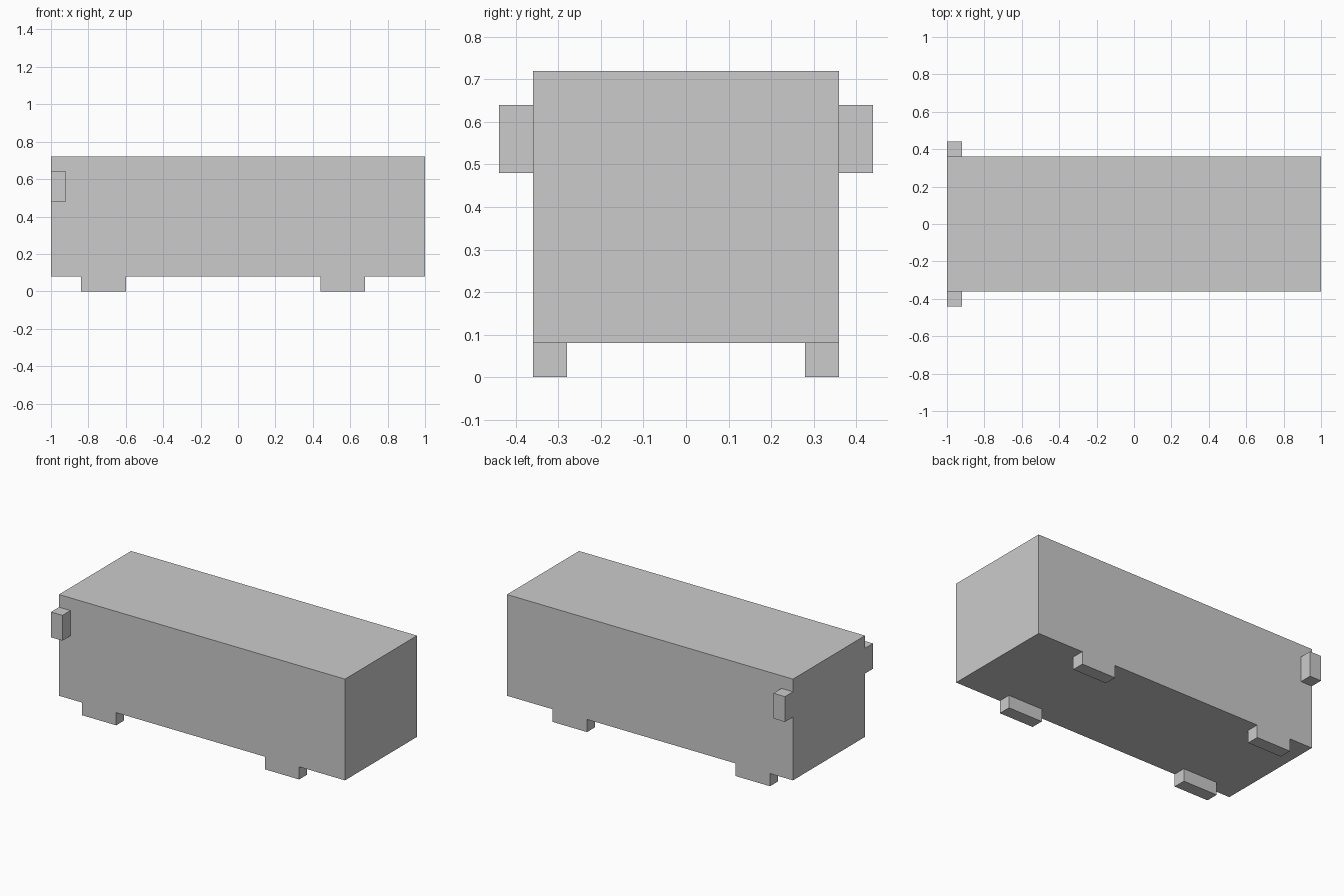
import bpy
import bmesh
from mathutils import Vector

if "Cube" in bpy.data.objects:
    bpy.data.objects.remove(bpy.data.objects["Cube"])


def box(name, lo, hi):
    """Axis-aligned box between two opposite corners."""
    lo, hi = Vector(lo), Vector(hi)
    bm = bmesh.new()
    bmesh.ops.create_cube(bm, size=1)
    bmesh.ops.scale(bm, vec=hi - lo, verts=bm.verts)
    mesh = bpy.data.meshes.new(name)
    bm.to_mesh(mesh)
    bm.free()
    obj = bpy.data.objects.new(name, mesh)
    obj.location = (lo + hi) / 2
    bpy.context.collection.objects.link(obj)
    return obj


def mirror_y(obj, centre):
    """Repeat a part on the other side of the vehicle."""
    mod = obj.modifiers.new("mirror", 'MIRROR')
    mod.use_axis = (False, True, False)
    mod.mirror_object = centre


# Body
body = box("body", (-1, -0.36, 0.08), (1, 0.36, 0.72))

# Blocky wheels, flush with the body sides
for name, x in (("front_wheels", -0.84), ("rear_wheels", 0.44)):
    mirror_y(box(name, (x, -0.36, 0), (x + 0.24, -0.28, 0.08)), body)

# Side mirrors at the front corners
mirror_y(box("side_mirrors", (-1, -0.44, 0.48), (-0.92, -0.36, 0.64)), body)
